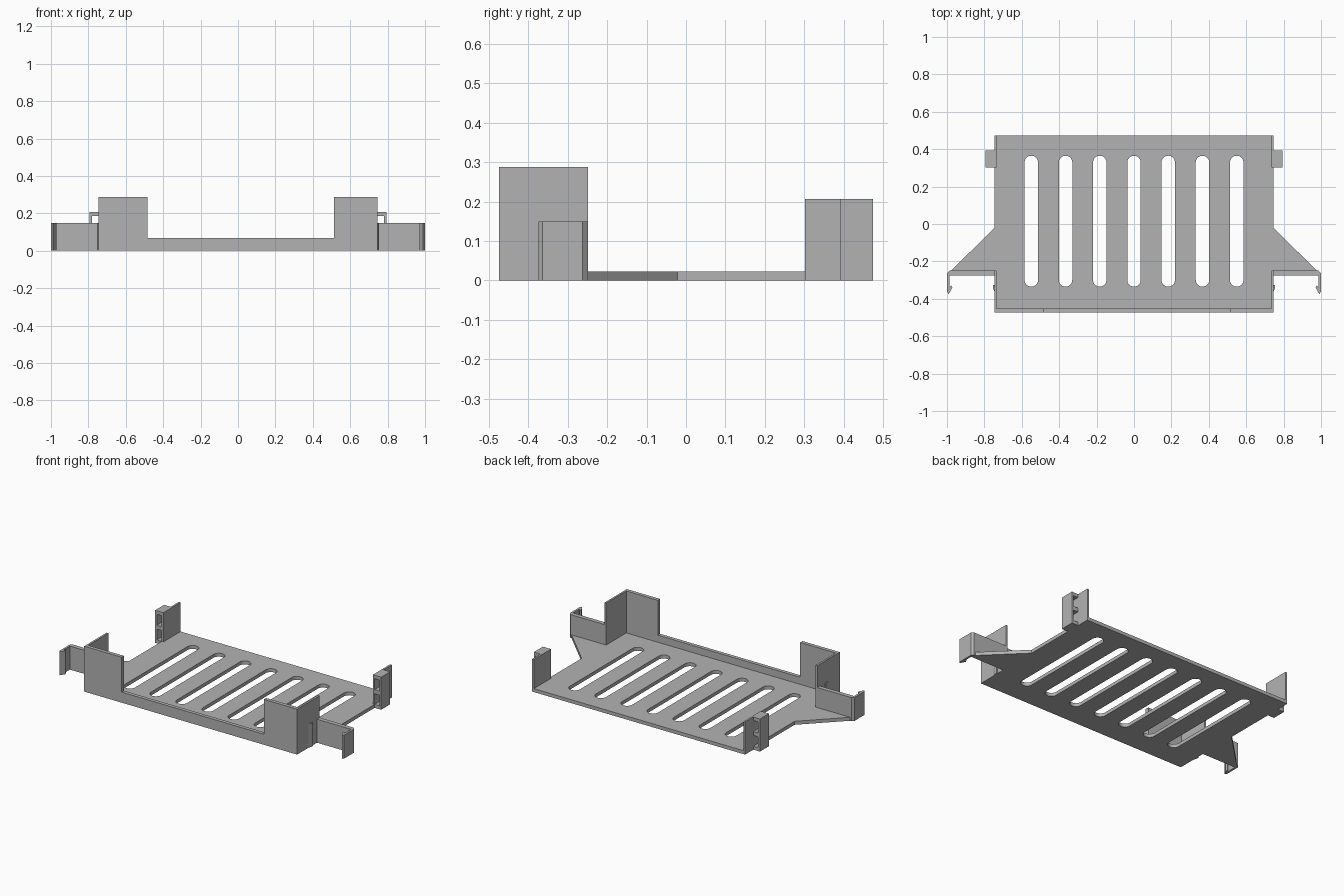
import bpy, bmesh, math
from mathutils import Vector

if "Cube" in bpy.data.objects:
    bpy.data.objects.remove(bpy.data.objects["Cube"])

grey = bpy.data.materials.new("plain_grey")
grey.use_nodes = True
grey.diffuse_color = (0.45, 0.45, 0.45, 1)
grey.node_tree.nodes["Principled BSDF"].inputs["Base Color"].default_value = grey.diffuse_color


def prism(name, outline, low, high, axis="z", mirror=False):
    """Extrude a flat outline along z, or along y for an x-z outline."""
    place = (lambda a, b: (a, b, low)) if axis == "z" else (lambda a, b: (a, low, b))
    bm = bmesh.new()
    face = bm.faces.new([bm.verts.new(place(a, b)) for a, b in outline])
    grown = bmesh.ops.extrude_face_region(bm, geom=[face])["geom"]
    step = Vector((0, 0, high - low)) if axis == "z" else Vector((0, high - low, 0))
    bmesh.ops.translate(bm, vec=step, verts=[g for g in grown if isinstance(g, bmesh.types.BMVert)])
    bmesh.ops.recalc_face_normals(bm, faces=bm.faces)
    mesh = bpy.data.meshes.new(name)
    bm.to_mesh(mesh)
    bm.free()
    mesh.materials.append(grey)
    obj = bpy.data.objects.new(name, mesh)
    bpy.context.collection.objects.link(obj)
    if mirror:
        obj.modifiers.new("mirror", "MIRROR").use_mirror_merge = False
    return obj


def rect(x0, x1, y0, y1):
    return [(x0, y0), (x1, y0), (x1, y1), (x0, y1)]


def cut(target, cutter):
    mod = target.modifiers.new("cut", "BOOLEAN")
    mod.operation = "DIFFERENCE"
    mod.solver = "EXACT"
    mod.object = cutter
    cutter.hide_render = True
    bpy.context.view_layer.objects.active = target
    bpy.ops.object.modifier_apply(modifier=mod.name)
    bpy.data.objects.remove(cutter)


SIDE, END, FLOOR, WALL = 0.747, 0.474, 0.022, 0.012

# Floor with triangular gussets that carry the side arms
half = [(SIDE, -END), (SIDE, -0.25), (0.978, -0.25), (SIDE, -0.021), (SIDE, END)]
floor = prism("floor", half + [(-x, y) for x, y in reversed(half)], 0, FLOOR)

# Row of round-ended ventilation slots
for i in range(-3, 4):
    radius, slot = 0.036, []
    for centre, start in ((0.329, 0), (-0.299, math.pi)):
        for k in range(17):
            a = start + math.pi * k / 16
            slot.append((i * 0.183 + radius * math.cos(a), centre + radius * math.sin(a)))
    cut(floor, prism("slot_cutter", slot, -0.1, 0.1))

# Front wall: low lip between two tall corners
prism("front_wall", [(-SIDE, FLOOR), (SIDE, FLOOR), (SIDE, 0.288), (0.514, 0.288), (0.514, 0.067),
                     (-0.485, 0.067), (-0.485, 0.288), (-SIDE, 0.288)], -END, -0.451, axis="y")

# Side walls at the four corners
prism("front_side_wall", rect(SIDE - WALL, SIDE, -0.451, -0.249), FLOOR, 0.288, mirror=True)
prism("rear_side_wall", rect(SIDE - WALL, SIDE, 0.302, END), FLOOR, 0.207, mirror=True)

# Side arms ending in forward barbed hooks
prism("hooked_arm", [(SIDE, -0.249), (0.986, -0.249), (0.999, -0.263), (0.999, -0.364), (0.99, -0.374),
                     (0.971, -0.34), (0.977, -0.33), (0.986, -0.338), (0.986, -0.276), (SIDE, -0.276)],
      0, 0.149, mirror=True)

# Small catch rib on the wall, facing each hook
prism("catch_rib", [(SIDE, -0.36), (SIDE + 0.007, -0.34), (SIDE + 0.007, -0.325), (SIDE, -0.325)],
      0, 0.149, mirror=True)

# Rear cable guides: outer plate joined to the wall by three bridges
prism("guide_outer_plate", rect(0.781, 0.793, 0.302, 0.392), 0, 0.207, mirror=True)
for name, low, high in (("lower", 0, 0.022), ("middle", 0.09, 0.115), ("upper", 0.185, 0.207)):
    prism(f"guide_{name}_bridge", rect(SIDE, 0.781, 0.302, 0.392), low, high, mirror=True)
